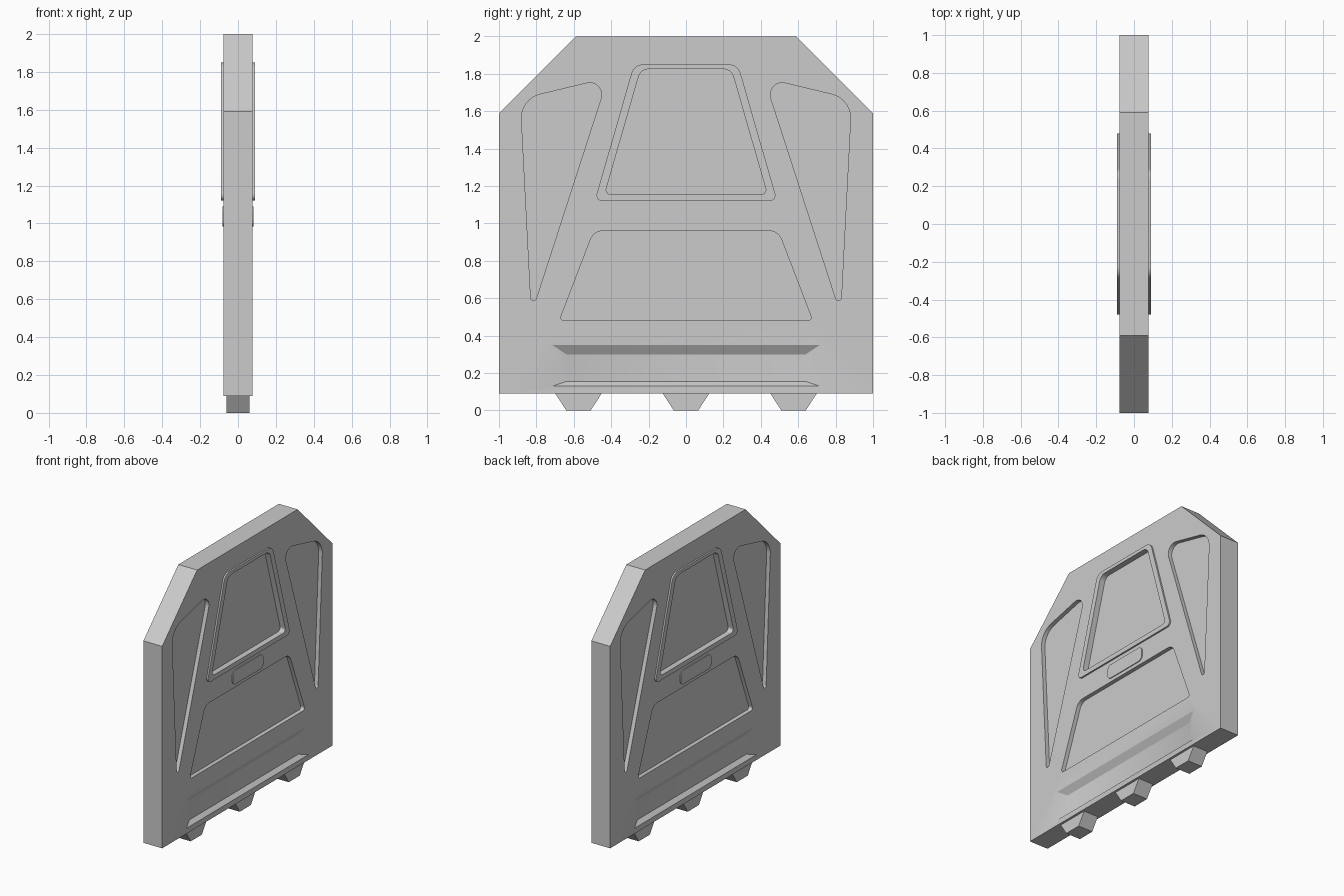
import bpy, bmesh, math
from mathutils import Vector

if "Cube" in bpy.data.objects:
    bpy.data.objects.remove(bpy.data.objects["Cube"])

T = 0.077        # half thickness of the slab
DEPTH = 0.03     # pocket depth


def rounded(corners, segs=8):
    """Polygon from (y, z, radius) corners, each rounded with an arc."""
    out, n = [], len(corners)
    for i, (y, z, r) in enumerate(corners):
        p = Vector((y, z))
        if r == 0:
            out.append(p)
            continue
        a = (Vector(corners[i - 1][:2]) - p).normalized()
        b = (Vector(corners[(i + 1) % n][:2]) - p).normalized()
        half = a.angle(b) / 2
        centre = p + (a + b).normalized() * r / math.sin(half)
        start = p + a * r / math.tan(half) - centre
        end = p + b * r / math.tan(half) - centre
        turn = math.pi - 2 * half
        for k in range(segs + 1):
            t = k / segs
            out.append(centre + (start * math.sin((1 - t) * turn)
                                 + end * math.sin(t * turn)) / math.sin(turn))
    return out


def symmetric(half):
    """Mirror a right-hand half outline across y = 0."""
    return half + [(-y, z, r) for y, z, r in reversed(half)]


def prism(name, poly, x0, x1, poly2=None):
    """Solid between a profile at x0 and a profile at x1."""
    bm = bmesh.new()
    a = [bm.verts.new((x0, p[0], p[1])) for p in poly]
    b = [bm.verts.new((x1, p[0], p[1])) for p in (poly2 or poly)]
    bm.faces.new(a)
    bm.faces.new(b)
    n = len(a)
    for i in range(n):
        j = (i + 1) % n
        bm.faces.new((a[i], a[j], b[j], b[i]))
    bmesh.ops.recalc_face_normals(bm, faces=bm.faces)
    me = bpy.data.meshes.new(name)
    bm.to_mesh(me)
    bm.free()
    ob = bpy.data.objects.new(name, me)
    bpy.context.collection.objects.link(ob)
    return ob


def cut(ob, cutters):
    for c in cutters:
        c.hide_render = True
        m = ob.modifiers.new("cut", 'BOOLEAN')
        m.operation, m.solver, m.object = 'DIFFERENCE', 'EXACT', c
    bpy.context.view_layer.update()
    me = bpy.data.meshes.new_from_object(
        ob.evaluated_get(bpy.context.evaluated_depsgraph_get()))
    ob.modifiers.clear()
    ob.data = me


# Outlines in (y, z)
slab = rounded(symmetric([(1, 0.09, 0), (1, 1.59, 0), (0.59, 2, 0)]))
frame_outer = rounded(symmetric([(0.488, 1.12, 0.03), (0.278, 1.85, 0.065)]))
window = rounded(symmetric([(0.435, 1.155, 0.025), (0.242, 1.825, 0.055)]))
plate = rounded(symmetric([(0.18, 0.985, 0.035), (0.18, 1.09, 0.035)]))
lower = rounded(symmetric([(0.677, 0.48, 0.018), (0.493, 0.96, 0.07)]))
wing = rounded([(0.826, 0.52, 0.015), (0.885, 1.665, 0.13), (0.419, 1.777, 0.064)])
wing_mirror = [(-p[0], p[1]) for p in wing]
groove_in = [(-0.64, 0.155), (0.64, 0.155), (0.64, 0.30), (-0.64, 0.30)]
groove_rim = [(-0.715, 0.13), (0.715, 0.13), (0.715, 0.35), (-0.715, 0.35)]
groove_out = [(2 * r[0] - i[0], 2 * r[1] - i[1])
              for r, i in zip(groove_rim, groove_in)]

# Main slab, raised parts and pockets on both faces
panel = prism("door_panel", slab, -T, T)
parts, cutters = [panel], []
for s, side in ((1, "right"), (-1, "left")):
    frame = prism("window_frame_" + side, frame_outer, s * 0.06, s * 0.089)
    hole = prism("window_cutter", window, s * (T - DEPTH), s * 0.13)
    cut(frame, [hole])
    parts += [frame, prism("handle_plate_" + side, plate, s * 0.06, s * 0.083)]
    cutters.append(hole)
    for outline in (lower, wing, wing_mirror):
        cutters.append(prism("pocket_cutter", outline, s * (T - DEPTH), s * 0.13))
    cutters.append(prism("groove_cutter", groove_in, s * (T - DEPTH),
                         s * (T + DEPTH), groove_out))
cut(panel, cutters)
for c in cutters:
    bpy.data.objects.remove(c)

# Tapered locking feet
for i, y in enumerate((-0.575, 0, 0.575)):
    foot = [(y - 0.065, 0), (y + 0.065, 0), (y + 0.125, 0.092), (y - 0.125, 0.092)]
    parts.append(prism(f"foot_{i + 1}", foot, -0.06, 0.06))

# Smooth rounded corners, keep hard edges
bpy.ops.object.select_all(action='DESELECT')
for ob in parts:
    ob.select_set(True)
bpy.context.view_layer.objects.active = panel
bpy.ops.object.shade_smooth_by_angle(angle=math.radians(22))
